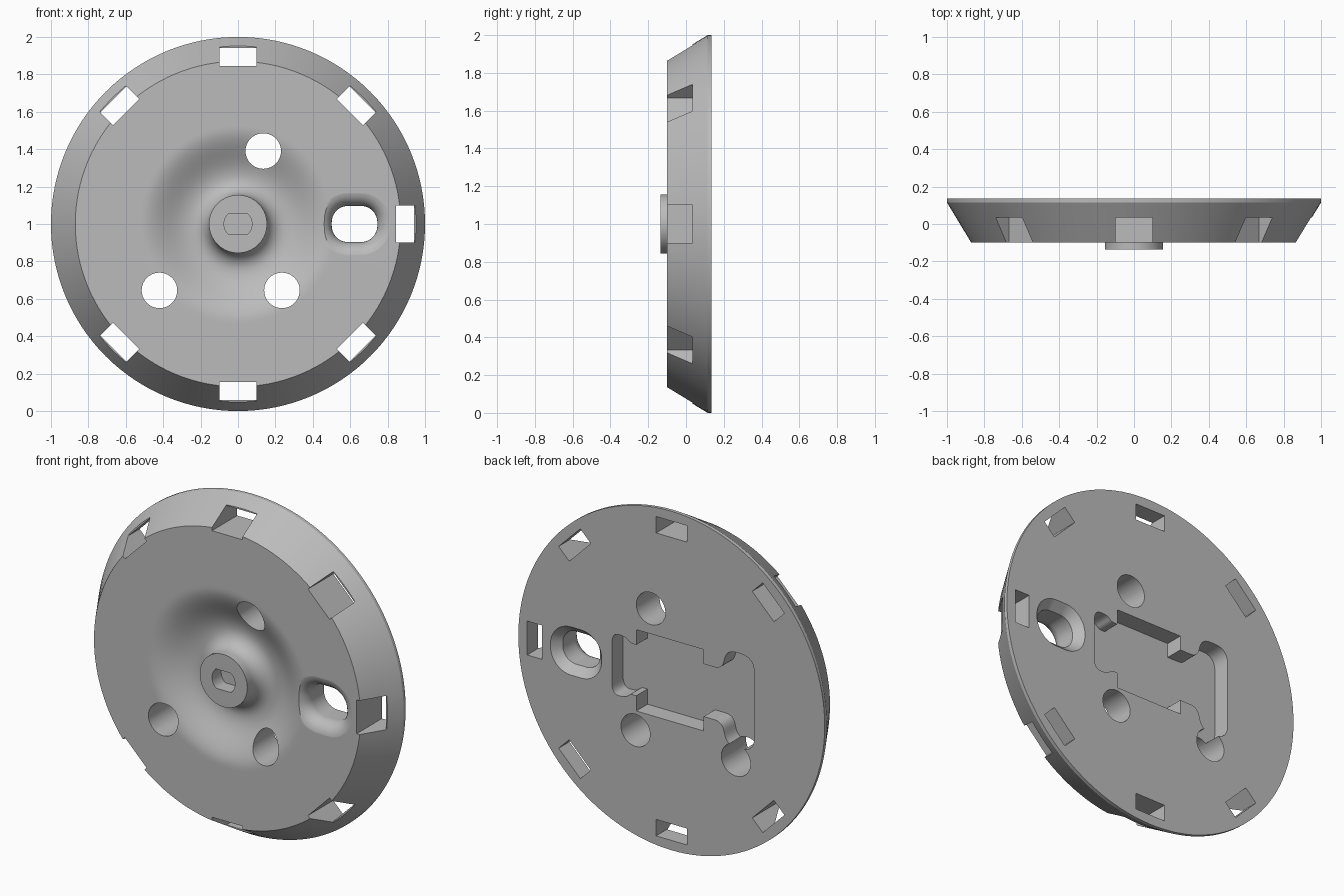
import bpy, bmesh
from math import sin, cos, pi, radians, sqrt
from mathutils import Vector, Matrix

cube = bpy.data.objects.get("Cube")
if cube:
    bpy.data.objects.remove(cube)

FRONT, BACK = -0.10, 0.135
AXIS = Matrix.Translation((0, 0, 1))          # wheel axis runs along y at z = 1

grey = bpy.data.materials.new("plain grey")
grey.use_nodes = True
grey.diffuse_color = (0.5, 0.5, 0.5, 1)
grey.node_tree.nodes["Principled BSDF"].inputs["Base Color"].default_value = (0.5, 0.5, 0.5, 1)


def loft(name, rings):
    """Closed solid through equal-length rings of points, capped at both ends."""
    bm = bmesh.new()
    loops = [[bm.verts.new(p) for p in ring] for ring in rings]
    n = len(loops[0])
    for a, b in zip(loops, loops[1:]):
        for i in range(n):
            j = (i + 1) % n
            bm.faces.new((a[i], a[j], b[j], b[i]))
    bm.faces.new(loops[0])
    bm.faces.new(loops[-1])
    bmesh.ops.recalc_face_normals(bm, faces=bm.faces)
    bm.transform(AXIS)
    mesh = bpy.data.meshes.new(name)
    bm.to_mesh(mesh)
    bm.free()
    mesh.materials.append(grey)
    obj = bpy.data.objects.new(name, mesh)
    bpy.context.collection.objects.link(obj)
    return obj


def circle(r, y, n, cx=0, cz=0):
    return [Vector((cx + r * cos(2 * pi * i / n), y, cz + r * sin(2 * pi * i / n))) for i in range(n)]


def prism(name, outline, y0, y1):
    return loft(name, [[Vector((x, y, z)) for x, z in outline] for y in (y0, y1)])


def rounded(corners, steps=6):
    """Outline with each (x, z, radius) corner eased by a curve."""
    out = []
    pts = [Vector(c[:2]) for c in corners]
    for i, (x, z, r) in enumerate(corners):
        p, a, b = pts[i], pts[i - 1], pts[(i + 1) % len(pts)]
        if r == 0:
            out.append((x, z))
            continue
        ra, rb = min(r, (a - p).length * 0.48), min(r, (b - p).length * 0.48)
        s, e = p + (a - p).normalized() * ra, p + (b - p).normalized() * rb
        for k in range(steps + 1):
            t = k / steps
            q = s * (1 - t) ** 2 + p * 2 * t * (1 - t) + e * t * t
            out.append((q.x, q.y))
    return out


# Disc body: hub, smooth ring-shaped dish, flat face, sloped rim, flat back
HUB, VALLEY, DISH, FLOOR = 0.155, 0.245, 0.52, -0.005
profile = [(HUB, -0.135)]
for k in range(9):
    a = k / 8 * pi / 2
    profile.append((VALLEY - (VALLEY - HUB) * cos(a), FLOOR - 0.09 * (1 - sin(a))))
for k in range(1, 17):
    t = k / 16
    profile.append((VALLEY + (DISH - VALLEY) * t, FLOOR + (FRONT - FLOOR) * (1 - cos(pi * t)) / 2))
profile += [(0.535, FRONT), (0.87, FRONT), (1.0, 0.115), (1.0, BACK)]
body = loft("wheel_disc", [circle(r, y, 128) for r, y in profile])

cutters = []

# Three round through holes
for x, z in ((0.135, 0.39), (-0.42, -0.355), (0.235, -0.355)):
    cutters.append(loft("hole_cutter", [circle(0.095, y, 40, x, z) for y in (-0.3, 0.3)]))


# Finger slot: rounded flare at the front, chamfer at the back
def slot_ring(offset, y):
    ring = []
    r = 0.088 + offset
    for q, (sx, sz) in enumerate(((1, 1), (-1, 1), (-1, -1), (1, -1))):
        for k in range(11):
            a = (q + k / 10) * pi / 2
            ring.append(Vector((0.623 + sx * 0.034 + r * cos(a), y, sz * 0.009 + r * sin(a))))
    return ring


flare = 0.081
slot = [slot_ring(flare, -0.3)]
for k in range(9):
    a = k / 8 * pi / 2
    slot.append(slot_ring(flare * (1 - sin(a)), FRONT - 0.001 + flare * (1 - cos(a))))
slot += [slot_ring(0, 0.085), slot_ring(0.045, BACK), slot_ring(0.05, 0.14)]
cutters.append(loft("slot_cutter", slot))

# Seven rim notches, none on the right side
notch = [(0.845, -0.3), (0.845, 0.3), (0.942, 0.3), (0.942, 0.035), (1.2, 0.035), (1.2, -0.3)]
for i in range(-3, 4):
    turn = Matrix.Rotation(radians(45 * i), 3, 'Y')
    cutters.append(loft("notch_cutter",
                        [[turn @ Vector((r, y, t)) for r, y in notch] for t in (-0.1, 0.1)]))

# Shaped pocket in the back, mirrored top to bottom
half = [(0.39, 0.18, 0.07), (0.30, 0.18, 0.04), (0.27, 0.15, 0.03), (0.23, 0.15, 0),
        (0.23, 0.24, 0), (-0.21, 0.24, 0), (-0.21, 0.155, 0), (-0.33, 0.155, 0.05),
        (-0.36, 0.28, 0.06), (-0.54, 0.28, 0.09)]
outline = rounded(half + [(x, -z, r) for x, z, r in reversed(half)])
cutters.append(prism("pocket_cutter", outline, 0.03, 0.3))

# Flat-sided shaft socket in the hub
flat = 0.057
socket = [(p.x, max(-flat, min(flat, p.z))) for p in circle(0.075, 0, 48)]
cutters.append(prism("socket_cutter", socket, -0.3, -0.05))

# Carve every cutter out of the disc
bpy.ops.object.select_all(action='DESELECT')
bpy.context.view_layer.objects.active = body
body.select_set(True)
for cutter in cutters:
    cutter.hide_render = True
    mod = body.modifiers.new("cut", 'BOOLEAN')
    mod.operation = 'DIFFERENCE'
    mod.solver = 'EXACT'
    mod.object = cutter
    bpy.ops.object.modifier_apply(modifier=mod.name)
    bpy.data.objects.remove(cutter)

# Smooth curves, crisp edges, clean flat faces
bpy.ops.object.shade_smooth_by_angle(angle=radians(25))
weighted = body.modifiers.new("clean_normals", 'WEIGHTED_NORMAL')
weighted.keep_sharp = True
